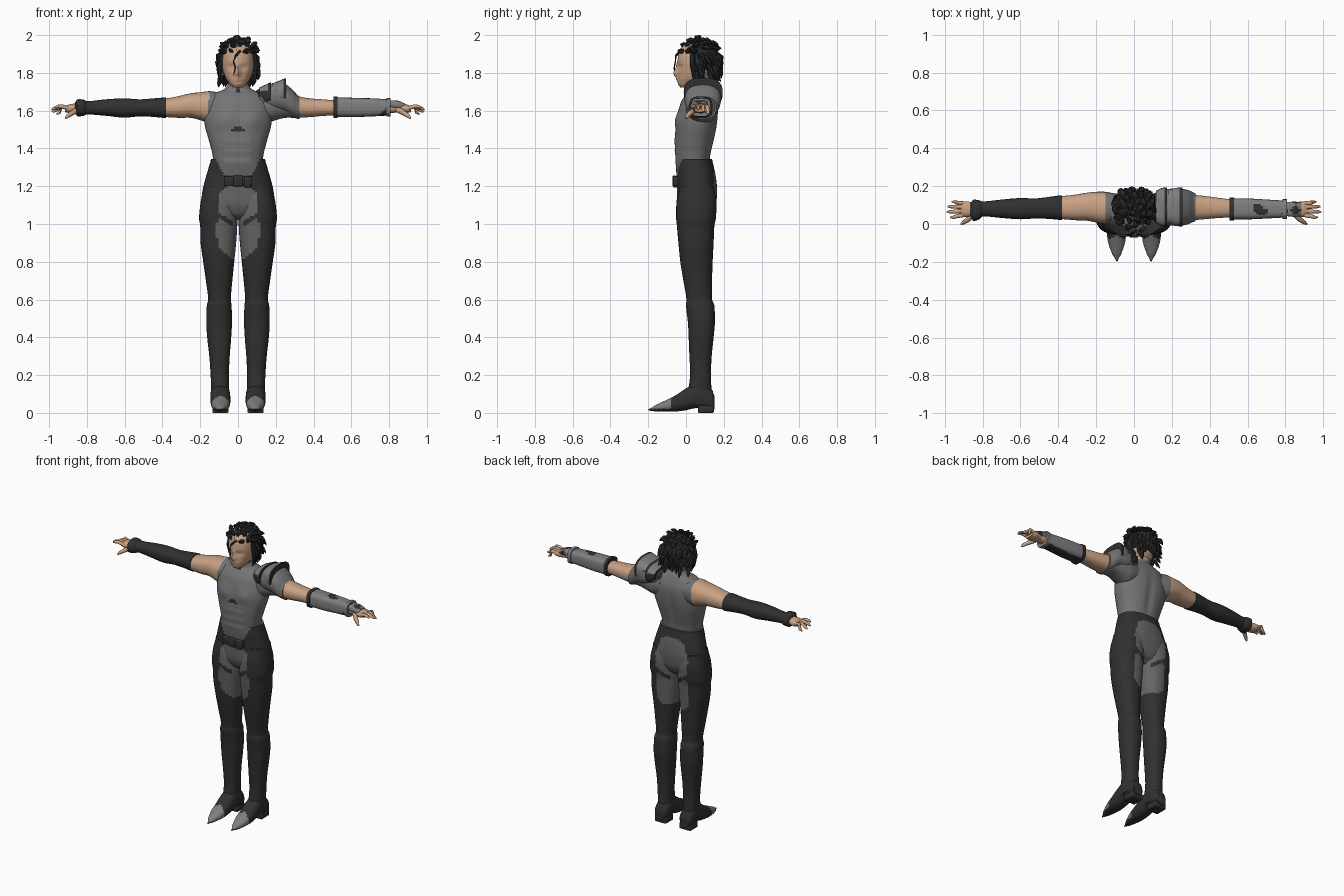
import bpy, bmesh, math, random
from mathutils import Vector

if "Cube" in bpy.data.objects:
    bpy.data.objects.remove(bpy.data.objects["Cube"])

random.seed(4)
MATS = {}
for name, col in {"suit_grey": (.175, .175, .18), "trouser_grey": (.13, .13, .133),
                  "armour_grey": (.21, .21, .22), "dark_cloth": (.03, .03, .03),
                  "skin": (.58, .36, .23), "hair_black": (.02, .021, .023)}.items():
    MATS[name] = bpy.data.materials.new(name)
    MATS[name].diffuse_color = (*col, 1)


def gauss(v, w):
    return math.exp(-(v / w) ** 2)


def table(pts, t):
    """Linear lookup in (t, value) pairs sorted by falling t."""
    for (t1, a), (t0, b) in zip(pts, pts[1:]):
        if t0 <= t <= t1:
            return b + (a - b) * (t - t0) / (t1 - t0)
    return -1


def finish(name, bm, mats, rule=None, angle=50):
    bmesh.ops.recalc_face_normals(bm, faces=bm.faces)
    if rule:
        for f in bm.faces:
            f.material_index = int(rule(f.calc_center_median()))
    me = bpy.data.meshes.new(name)
    bm.to_mesh(me)
    bm.free()
    ob = bpy.data.objects.new(name, me)
    bpy.context.collection.objects.link(ob)
    for m in mats:
        me.materials.append(MATS[m])
    bpy.ops.object.select_all(action='DESELECT')
    ob.select_set(True)
    bpy.context.view_layer.objects.active = ob
    bpy.ops.object.shade_smooth_by_angle(angle=math.radians(angle))
    return ob


def loft(name, axis, st, mats, rule=None, side=1, seg=32, sub=4, power=2.3, warp=None):
    """Skin rings (t, a0, a1, b0, b1) along an axis, with smooth in-between rings."""
    rows = []
    for i in range(len(st) - 1):
        p = [Vector(st[min(max(i + k, 0), len(st) - 1)]) for k in (-1, 0, 1, 2)]
        for j in range(sub):
            u = j / sub
            q = .5 * (2 * p[1] + (p[2] - p[0]) * u + (2 * p[0] - 5 * p[1] + 4 * p[2] - p[3]) * u * u
                      + (3 * p[1] - p[0] - 3 * p[2] + p[3]) * u ** 3)
            q[0] = p[1][0] + (p[2][0] - p[1][0]) * u
            rows.append(q)
    rows.append(Vector(st[-1]))
    bm = bmesh.new()
    others = [k for k in range(3) if k != axis]
    rings = []
    for t, a0, a1, b0, b1 in rows:
        ring = []
        for k in range(seg):
            th = 2 * math.pi * k / seg
            c, s = (math.copysign(abs(f(th)) ** (2 / power), f(th)) for f in (math.cos, math.sin))
            co = Vector((0, 0, 0))
            co[axis] = t
            co[others[0]] = (a0 + a1) / 2 + c * (a1 - a0) / 2
            co[others[1]] = (b0 + b1) / 2 + s * (b1 - b0) / 2
            if warp:
                co = warp(co)
            co.x *= side
            ring.append(bm.verts.new(co))
        rings.append(ring)
    for r, q in zip(rings, rings[1:]):
        for k in range(seg):
            bm.faces.new((r[k], r[(k + 1) % seg], q[(k + 1) % seg], q[k]))
    bm.faces.new(rings[0])
    bm.faces.new(rings[-1])
    return finish(name, bm, mats, rule)


def tube(bm, pts, radii, seg=6, flat=1):
    """Tapered limb along points, added to a bmesh."""
    pts = [Vector(p) for p in pts]
    prev = None
    for i, (p, r) in enumerate(zip(pts, radii)):
        d = (pts[min(i + 1, len(pts) - 1)] - pts[max(i - 1, 0)]).normalized()
        a = d.cross(Vector((.13, .21, 1))).normalized()
        b = d.cross(a)
        ring = [bm.verts.new(p + r * (a * math.cos(k * math.tau / seg) + b * flat * math.sin(k * math.tau / seg)))
                for k in range(seg)]
        if prev:
            for k in range(seg):
                bm.faces.new((prev[k], prev[(k + 1) % seg], ring[(k + 1) % seg], ring[k]))
        else:
            bm.faces.new(ring)
        prev = ring
    bm.faces.new(prev)


def box(name, c, size, mat, bevel=.006):
    bm = bmesh.new()
    bmesh.ops.create_cube(bm, size=1)
    for v in bm.verts:
        v.co = Vector(c) + Vector(a * b for a, b in zip(v.co, size))
    bmesh.ops.bevel(bm, geom=bm.edges[:], offset=bevel, segments=2, affect='EDGES', profile=.5)
    return finish(name, bm, [mat])


# Torso with chest and stomach relief, chest mark and collar zip
def muscles(p):
    if p.y < .03:
        p.y -= .014 * gauss(abs(p.x) - .075, .05) * gauss(p.z - 1.55, .045)
        p.y += .006 * gauss(p.x, .008) * gauss(p.z - 1.46, .12)
        if abs(p.x) < .08 and 1.3 < p.z < 1.49:
            p.y -= .004 * abs(math.sin((p.z - 1.3) / .055 * math.pi))
    else:
        p.y -= .012 * gauss(p.x, .02) * gauss(p.z - 1.48, .13)
    return p


def torso_dark(p):
    mark = abs(p.x) < .042 and abs(p.z - 1.505 + .25 * abs(p.x)) < .008
    return p.y < .04 and (mark or (abs(p.x) < .007 and 1.66 < p.z < 1.76))


body = [(1.22, .13, -.035, .13), (1.3, .13, -.05, .13), (1.36, .134, -.055, .13), (1.45, .156, -.058, .15),
        (1.53, .177, -.052, .165), (1.6, .177, -.04, .17), (1.65, .165, -.025, .165),
        (1.69, .135, .002, .15), (1.71, .08, .02, .14), (1.735, .056, .022, .122), (1.75, .055, .02, .12)]
loft("torso", 2, [(z, -w, w, a, b) for z, w, a, b in body], ["suit_grey", "dark_cloth"],
     torso_dark, seg=72, sub=6, warp=muscles)
loft("neck", 2, [(1.7, -.05, .05, .03, .115), (1.8, -.05, .05, .03, .12)], ["skin"])

# Trousers: dark outside, grey inner panels, thigh straps
FRONT = [(1.36, .125), (1.25, .07), (1.2, .05), (1.16, .1), (1.05, .11), (.93, .115), (.86, .09), (.82, .04)]
BACK = [(1.29, .04), (1.26, .09), (1.15, .125), (1.05, .11), (.93, .12), (.84, .11), (.82, .09)]


def trouser_grey(p):
    x = abs(p.x)
    strap = abs(p.z - .985 - .6 * x) < .015 and x > .03
    return x < table(FRONT if p.y < .06 else BACK, p.z) and not strap


pelvis = [(1.345, .143, -.052, .138), (1.3, .155, -.053, .148), (1.25, .17, -.05, .158), (1.18, .187, -.048, .165),
          (1.1, .192, -.045, .158), (1.05, .15, -.025, .135), (1.02, .08, .01, .1)]
loft("hips", 2, [(z, -w, w, a, b) for z, w, a, b in pelvis], ["dark_cloth", "trouser_grey"],
     trouser_grey, seg=72, sub=6)
leg = [(1.2, .02, .18, -.035, .15), (1.12, .006, .197, -.05, .162), (1.03, .003, .206, -.052, .158),
       (.99, .004, .2, -.048, .15), (.9, .01, .198, -.04, .146), (.8, .02, .184, -.03, .141), (.7, .03, .17, -.014, .138),
       (.6, .038, .158, .002, .138), (.57, .034, .165, .0, .15), (.48, .032, .168, .01, .153),
       (.4, .036, .163, .014, .146), (.3, .044, .152, .018, .136), (.2, .048, .145, .022, .132),
       (.1, .046, .142, .01, .136), (.05, .045, .142, .01, .14)]
shoe = [(-.198, .087, .093, .012, .02), (-.16, .068, .115, .008, .042), (-.1, .048, .136, .008, .07),
        (-.05, .042, .143, .008, .096), (0, .04, .146, .014, .13), (.05, .042, .146, .025, .155),
        (.1, .042, .144, .02, .15), (.14, .05, .138, .01, .12), (.15, .06, .13, .02, .09)]
for s, n in ((-1, "right"), (1, "left")):
    loft(n + "_leg", 2, leg, ["dark_cloth", "trouser_grey"], trouser_grey, s, seg=48, sub=7)
    loft(n + "_shoe", 1, shoe, ["dark_cloth", "armour_grey"],
         lambda p: p.y < -.06 - .5 * abs(abs(p.x) - .092) and p.z > .022, s, sub=5)
    box(n + "_heel", (s * .093, .105, .02), (.085, .085, .04), "dark_cloth")

# Belt front, buckle and pouch
box("belt", (0, -.052, 1.228), (.15, .03, .05), "dark_cloth")
box("buckle", (0, -.062, 1.228), (.05, .018, .06), "dark_cloth")
box("belt_pouch", (.05, -.058, 1.215), (.035, .022, .045), "dark_cloth")

# Arms
arm = [(.09, .01, .16, 1.55, 1.695), (.15, .0, .17, 1.535, 1.703), (.2, .008, .17, 1.55, 1.697),
       (.25, .018, .165, 1.562, 1.692), (.31, .02, .155, 1.562, 1.678), (.38, .026, .147, 1.566, 1.665),
       (.45, .032, .138, 1.572, 1.66), (.52, .034, .13, 1.575, 1.655), (.6, .03, .132, 1.568, 1.66),
       (.7, .037, .124, 1.578, 1.655), (.8, .045, .114, 1.585, 1.645), (.84, .048, .11, 1.59, 1.638)]
loft("right_arm", 0, arm, ["suit_grey", "skin"], lambda p: p.x < -.155 - .1 * (1.65 - p.z), -1, sub=6)
loft("left_arm", 0, arm, ["suit_grey", "skin"], lambda p: p.x > .325, 1, sub=6)
sleeve = [(t, a - .005, b + .005, c - .005, d + .005) for t, a, b, c, d in arm if .38 <= t < .84]
sleeve += [(.815, .025, .125, 1.573, 1.658), (.85, .016, .128, 1.57, 1.66), (.863, .04, .11, 1.585, 1.645)]
loft("right_sleeve", 0, sleeve, ["dark_cloth"], None, -1)


# Left forearm guard with rims and worn dark patches
def patches(p):
    low = p.z < 1.6 and abs(p.y - .085) < .03
    return low or math.sin(p.x * 38 + 2.2) + math.sin(p.y * 55 + p.x * 15) + math.sin(p.z * 70 - p.x * 20) > 1.25


guard = [(.508, .02, .138, 1.562, 1.674), (.53, .024, .136, 1.566, 1.67), (.62, .025, .134, 1.566, 1.668),
         (.72, .03, .128, 1.57, 1.665), (.8, .034, .124, 1.574, 1.66)]
loft("forearm_guard", 0, guard, ["armour_grey", "dark_cloth"], patches, seg=40, sub=8, power=3.2)
for x, e, m in ((.505, 0, "dark_cloth"), (.785, .009, "armour_grey")):
    loft("guard_rim", 0, [(x, .018 + e, .14 - e, 1.56 + e, 1.675 - e), (x + .022, .018 + e, .14 - e, 1.56 + e, 1.675 - e)],
         [m], sub=1, power=3.2)
loft("hand_plate", 0, [(.8, .042, .116, 1.615, 1.655), (.85, .038, .118, 1.61, 1.652), (.885, .045, .115, 1.61, 1.638)],
     ["armour_grey", "dark_cloth"], lambda p: math.sin(p.x * 90) + math.sin(p.y * 110) > .1, power=3)

# Hands
palm = [(.8, .052, .105, 1.592, 1.632), (.85, .045, .113, 1.59, 1.638), (.89, .036, .12, 1.587, 1.634),
        (.915, .042, .117, 1.592, 1.625)]
for s, n in ((-1, "right"), (1, "left")):
    loft(n + "_palm", 0, palm, ["skin"], None, s, seg=20)
    bm = bmesh.new()
    for i, (y0, y1, z1, tip) in enumerate(((.048, .035, 1.622, .97), (.069, .064, 1.612, .988),
                                           (.09, .092, 1.6, .984), (.108, .117, 1.588, .962))):
        mid = .935
        tube(bm, [(s * .895, y0, 1.612), (s * mid, (y0 + y1) / 2, 1.623), (s * (tip - .015), y1, z1),
                  (s * tip, y1, z1 - .007)], [.0115, .011, .009, .004], 8)
    tube(bm, [(s * .845, .055, 1.605), (s * .875, .025, 1.59), (s * .9, .008, 1.573), (s * .913, .0, 1.56)],
         [.015, .014, .011, .005], 8)
    finish(n + "_fingers", bm, ["skin"])

# Left shoulder armour: cap with dark bands, and two raised plates
cap = [(.085, .04, .14, 1.655, 1.7), (.12, .004, .17, 1.62, 1.722), (.19, -.008, .186, 1.595, 1.745),
       (.25, -.008, .186, 1.585, 1.74), (.29, .0, .178, 1.565, 1.71), (.325, .015, .162, 1.555, 1.675)]
loft("shoulder_cap", 0, cap, ["suit_grey", "dark_cloth"],
     lambda p: p.z > 1.67 and (p.x < .125 or abs(p.x - .235) < .012), seg=40, sub=7)
for x0, x1, z0, z1 in ((.115, .175, 1.725, 1.75), (.18, .255, 1.745, 1.772)):
    loft("shoulder_plate", 0, [(x0, .005, .176, 1.65, z0), ((x0 + x1) / 2, -.01, .19, 1.63, (z0 + z1) / 2),
                               (x1, -.012, .193, 1.625, z1)], ["armour_grey", "dark_cloth"],
         lambda p: (p.z < 1.705 and p.x < .2) or abs(p.x - .168) < .009 or p.x > .243, seg=40, sub=8, power=2.8)


# Head with nose, brow and eye hollows
def face(p):
    if p.y < .02:
        p.y -= .022 * gauss(p.x, .013) * gauss(p.z - 1.797, .02) + .008 * gauss(p.x, .01) * gauss(p.z - 1.83, .025)
        p.y += .009 * gauss(abs(p.x) - .034, .02) * gauss(p.z - 1.832, .014)
        p.y -= .005 * gauss(p.x, .02) * gauss(p.z - 1.765, .01)
    return p


skull = [(1.722, .026, -.03, .03), (1.738, .042, -.042, .07), (1.77, .064, -.045, .12), (1.81, .079, -.044, .15),
         (1.86, .085, -.045, .16), (1.91, .08, -.036, .16), (1.95, .06, -.01, .14), (1.97, .03, .03, .1)]
loft("head", 2, [(z, -w, w, a, b) for z, w, a, b in skull], ["skin"], seg=64, sub=6, power=2.1, warp=face)
bm = bmesh.new()
for s in (-1, 1):
    tube(bm, [(s * .08, .05, 1.785), (s * .088, .052, 1.8), (s * .09, .056, 1.825), (s * .082, .055, 1.84)],
         [.006, .012, .014, .005], 8)
finish("ears", bm, ["skin"])

# Hair: scalp shell and swept-back locks
C, R = Vector((0, .07, 1.875)), Vector((.094, .108, .102))
bm = bmesh.new()
bmesh.ops.create_uvsphere(bm, u_segments=32, v_segments=20, radius=1)
for v in bm.verts:
    v.co = C + Vector(a * b for a, b in zip(v.co, R))
bmesh.ops.delete(bm, geom=[f for f in bm.faces if f.calc_center_median().z < 1.9 and f.calc_center_median().y < .045],
                 context='FACES')
finish("scalp_hair", bm, ["hair_black"])
bm = bmesh.new()


def lock(root, out, sweep, r):
    tip = root + out + sweep
    for p in (mid := root + out * .9 + sweep * .35, tip):
        p.x, p.y, p.z = max(-.105, min(.105, p.x)), max(-.05, min(.188, p.y)), min(1.996, p.z)
    tube(bm, [root, mid, mid.lerp(tip, .6), tip], [r * .8, r, r * .65, .001], 6, .6)


for row in range(7):
    lat = math.radians(-38 + row * 19)
    count = max(5, int(17 * math.cos(lat)))
    for k in range(count):
        az = math.tau * (k + random.uniform(-.3, .3)) / count
        d = Vector((math.cos(lat) * math.sin(az), math.cos(lat) * math.cos(az), math.sin(lat)))
        root = C + Vector(a * b for a, b in zip(d, R)) * .92
        if root.y < .045 and root.z < 1.905:
            continue
        drop = -.075 if root.y > .05 and row < 4 else -.02 if root.y > .05 else .02
        sweep = Vector((d.x * .015 + random.uniform(-.02, .02), random.uniform(.01, .05), drop * random.uniform(.6, 1.2)))
        lock(root, d * random.uniform(.01, .022), sweep, random.uniform(.016, .024))
for s in (-1, 1):
    for y in (.035, .06):
        tube(bm, [(s * .084, y, 1.9), (s * .096, y, 1.84), (s * .09, y + .01, 1.775), (s * .074, y + .015, 1.725)],
             [.014, .014, .011, .001])
tube(bm, [(.012, -.03, 1.915), (-.012, -.054, 1.89), (-.024, -.056, 1.86), (-.014, -.062, 1.83), (-.024, -.062, 1.785)],
     [.009, .006, .004, .004, .001], 5)
finish("hair_locks", bm, ["hair_black"], angle=35)

for m in bpy.data.materials:
    if m.users and not m.is_grease_pencil:
        m.use_nodes = True
        m.node_tree.nodes["Principled BSDF"].inputs["Base Color"].default_value = m.diffuse_color
